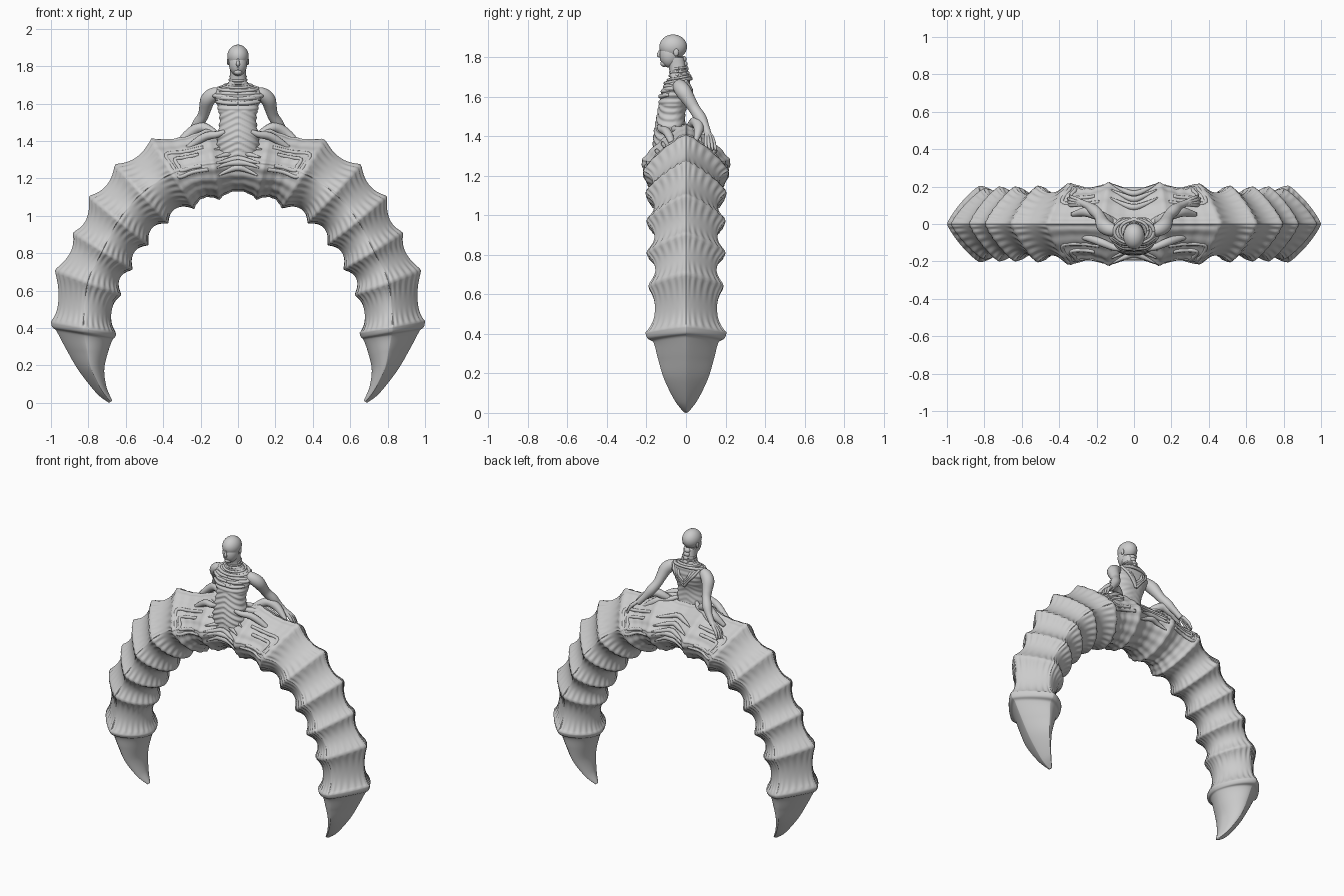
import bpy, bmesh, math
from mathutils import Vector as V

if "Cube" in bpy.data.objects:
    bpy.data.objects.remove(bpy.data.objects["Cube"])

# ---------- helpers ----------
def catmull(keys, u):
    i = max(0, min(int(u), len(keys) - 2))
    f = u - i
    p0, p1, p2, p3 = (keys[max(0, min(k, len(keys) - 1))] for k in (i - 1, i, i + 1, i + 2))
    return [0.5 * (2*b + (c - a)*f + (2*a - 5*b + 4*c - d)*f*f + (3*b - a - 3*c + d)*f**3)
            for a, b, c, d in zip(p0, p1, p2, p3)]

def spow(v, e):
    return math.copysign(abs(v) ** e, v)

def finish(ob):
    for p in ob.data.polygons:
        p.use_smooth = True
    return ob

def loft(name, rings):
    bm = bmesh.new()
    vs = [[bm.verts.new(p) for p in r] for r in rings]
    n = len(rings[0])
    for a, b in zip(vs, vs[1:]):
        for k in range(n):
            bm.faces.new((a[k], a[(k+1) % n], b[(k+1) % n], b[k]))
    bm.faces.new(vs[0])
    bm.faces.new(vs[-1])
    bmesh.ops.recalc_face_normals(bm, faces=bm.faces)
    me = bpy.data.meshes.new(name)
    bm.to_mesh(me)
    bm.free()
    ob = bpy.data.objects.new(name, me)
    bpy.context.collection.objects.link(ob)
    return finish(ob)

def tube(name, pts, radii, sides=12, per=5):
    """Tapered round tube along a smooth path."""
    if not isinstance(radii, (list, tuple)):
        radii = [radii] * len(pts)
    keys = [(*p, r) for p, r in zip(pts, radii)]
    m = (len(pts) - 1) * per
    path = [catmull(keys, i / per) for i in range(m + 1)]
    rings, ref = [], None
    for i, q in enumerate(path):
        d = (V(path[min(i+1, m)][:3]) - V(path[max(i-1, 0)][:3])).normalized()
        if ref is None:
            ref = d.orthogonal()
        ref = (ref - d * ref.dot(d)).normalized()
        s = d.cross(ref)
        rings.append([V(q[:3]) + q[3] * (ref * math.cos(t) + s * math.sin(t))
                      for t in (2*math.pi*k/sides for k in range(sides))])
    return loft(name, rings)

def ball(name, loc, size, rot=0):
    bpy.ops.mesh.primitive_uv_sphere_add(segments=32, ring_count=20, location=loc, rotation=(rot, 0, 0))
    ob = bpy.context.object
    ob.name = name
    ob.scale = size
    return finish(ob)

# ---------- segmented arch: outer x,z, inner x,z, half depth at each ridge ----------
half = [(.17, 1.465, .10, 1.085, .228), (.465, 1.412, .235, 1.035, .222), (.66, 1.278, .37, .955, .21),
        (.80, 1.107, .475, .84, .205), (.885, .912, .56, .71, .205), (.983, .71, .62, .575, .195),
        (1.0, .44, .65, .375, .205), (.968, .38, .672, .335, .165), (.915, .28, .695, .27, .142),
        (.85, .17, .715, .18, .112), (.755, .05, .703, .085, .06), (.69, .0, .672, .012, .014)]
keys = [(-a, b, -c, d, w) for a, b, c, d, w in reversed(half)] + half
MID = len(half) - 0.5

def surf(u, th, lift=0.0):
    ox, oz, ix, iz, w = catmull(keys, u)
    i = min(int(u), len(keys) - 2)
    e = abs(2 * (u - i) - 1)
    c, sn = math.cos(th), math.sin(th)
    s = 1.0
    seg = abs(i + .5 - MID)
    if seg < 6.5:
        s -= (.17 if seg == 1 else .22) * (1 - e ** 2.1) + .025 * e ** 14     # valley, rounded ridge
        if seg > 1:                                    # short wrinkles beside ridges
            s += .034 * math.cos(30 * th) * e ** 1.8 * (1 - e ** 8) * min(1, 3*abs(sn))
        else:                                          # long folds on the middle
            s += .014 * math.cos(18 * th) + .010 * math.cos(math.pi * 8 * u)
    s += lift
    p = 1.65 if c > 0 else 1.15                        # pointed outer edge, rounder inner edge
    k = spow(c, p) * s
    return V(((ox+ix)/2 + (ox-ix)/2*k, -w * s * spow(sn, p), (oz+iz)/2 + (oz-iz)/2*k))

STEP, SIDES = 18, 160
loft("segmented_arch", [[surf(i / STEP, 2*math.pi*k/SIDES) for k in range(SIDES)]
                        for i in range((len(keys) - 1) * STEP + 1)])

# framed panels and chevron ribs on the front and back of the arch
for face in (1, -1):
    for side in (1, -1):
        for j in range(2):
            a, b, lo, hi = .62 + .13*j, 1.40 - .13*j, .8 + .2*j, 1.75 - .2*j
            frame = [(a, lo), ((a+b)/2, lo), (b, lo), (b, (lo+hi)/2), (b, hi), ((a+b)/2, hi), (a, hi)]
            tube("panel_frame", [surf(MID + side*u, face*t, -.025) for u, t in frame], .011, 8)
    for j in range(5):
        t = .7 + .27*j
        pts = [surf(MID + d, face*(t + .5*abs(d))) for d in (-.42, -.2, 0, .2, .42)]
        tube("chevron_rib", pts, [.004, .013, .017, .013, .004], 8)

# ---------- torso: z, centre y, half width, half depth ----------
body = [(1.25, -.07, .10, .09), (1.36, -.075, .115, .09), (1.44, -.08, .108, .078), (1.52, -.073, .098, .07),
        (1.60, -.055, .115, .077), (1.645, -.045, .135, .068), (1.68, -.035, .105, .054),
        (1.705, -.035, .055, .046), (1.74, -.042, .043, .043), (1.80, -.055, .042, .045)]
def torso_ring(u, n=64):
    z, cy, hx, hy = catmull(body, u)
    out = []
    for k in range(n):
        t = 2*math.pi*k/n
        x, y = hx * spow(math.cos(t), .85), hy * spow(math.sin(t), .85)
        f = 0
        if z < 1.72:
            slope = .5 if z < 1.56 else 0
            amp = .055 if y < .02 else .02
            f = amp * math.sin(2*math.pi*(z + slope*abs(x)) / .034)
        out.append(V((x*(1+f*.6), cy + y*(1+f), z)))
    return out
loft("torso", [torso_ring(i / 14) for i in range((len(body) - 1) * 14 + 1)])

# collar and neck bands
def hoop(name, z, cy, rx, ry, r, tilt=0):
    pts = [(rx*math.cos(t), cy + ry*math.sin(t), z + tilt*math.sin(t))
           for t in (2*math.pi*k/20 for k in range(21))]
    tube(name, pts, r, 8, 3)
hoop("collar", 1.68, -.04, .105, .064, .010, .012)
hoop("collar_upper", 1.695, -.035, .075, .055, .008, .01)
for j in range(3):
    hoop("neck_band", 1.71 + .017*j, -.038, .048 - .003*j, .045 - .002*j, .006, .004)

# ---------- head ----------
ball("cranium", (0, -.065, 1.853), (.057, .070, .062))
ball("face", (0, -.080, 1.815), (.049, .053, .068), -.12)
ball("chin", (0, -.110, 1.768), (.022, .020, .017))
tube("nose", [(0, -.126, 1.845), (0, -.135, 1.825), (0, -.138, 1.81), (0, -.126, 1.803)],
     [.004, .007, .010, .006])
tube("lips", [(-.018, -.118, 1.787), (0, -.127, 1.789), (.018, -.118, 1.787)], [.003, .006, .003])
for j in range(5):
    ball("braid", (0, -.014 + .005*j, 1.79 - .024*j), (.022 - .001*j, .017, .017))

# ---------- paired parts ----------
for s in (1, -1):
    def m(*pts):
        return [(s*x, y, z) for x, y, z in pts]
    ball("ear", (s*.052, -.05, 1.825), (.007, .013, .020))
    tube("brow", m((.008, -.126, 1.842), (.025, -.121, 1.846), (.043, -.104, 1.84)), [.004, .005, .003])
    tube("arm", m((.08, -.035, 1.655), (.125, -.03, 1.65), (.16, -.01, 1.622), (.175, .02, 1.575),
                  (.187, .045, 1.535), (.215, .075, 1.49), (.245, .097, 1.448), (.285, .115, 1.40)),
         [.028, .037, .040, .033, .029, .030, .021, .018], 20)
    for j in range(4):
        a = -.3 + .28*j
        dx, dy = math.cos(a), math.sin(a)
        tube("finger", m((.265, .105, 1.425), (.27 + .03*dx, .112 + .03*dy, 1.40),
                         (.27 + .065*dx, .115 + .05*dy, 1.37), (.27 + .085*dx, .12 + .06*dy, 1.33)),
             [.012, .011, .010, .006], 10)
    # straps crossing the back, folds over the hips
    for j in range(3):
        tube("back_strap", m((.10 - .022*j, -.005, 1.685), (.07 - .015*j, .024, 1.64),
                             (.03, .026, 1.595 + .012*j), (0, .02, 1.555 + .018*j)), .009, 8)
        tube("hip_fold", m((.07, -.135 + .06*j, 1.45), (.11, -.125 + .07*j, 1.435),
                           (.17, -.10 + .07*j, 1.425), (.23, -.08 + .07*j, 1.39), (.30, -.065 + .07*j, 1.34)),
             [.012, .018, .022, .02, .010], 10)
    tube("hip_ridge", m((.10, .0, 1.42), (.15, .03, 1.455), (.20, .05, 1.472), (.26, .065, 1.44), (.33, .05, 1.38)),
         [.015, .025, .028, .026, .012], 12)
    for j in range(3):
        tube("chest_band", m((.0, -.131 + .012*j, 1.60 + .025*j), (.06, -.125 + .012*j, 1.603 + .025*j),
                             (.115, -.09 + .01*j, 1.61 + .022*j)), [.009, .012, .008], 8)
